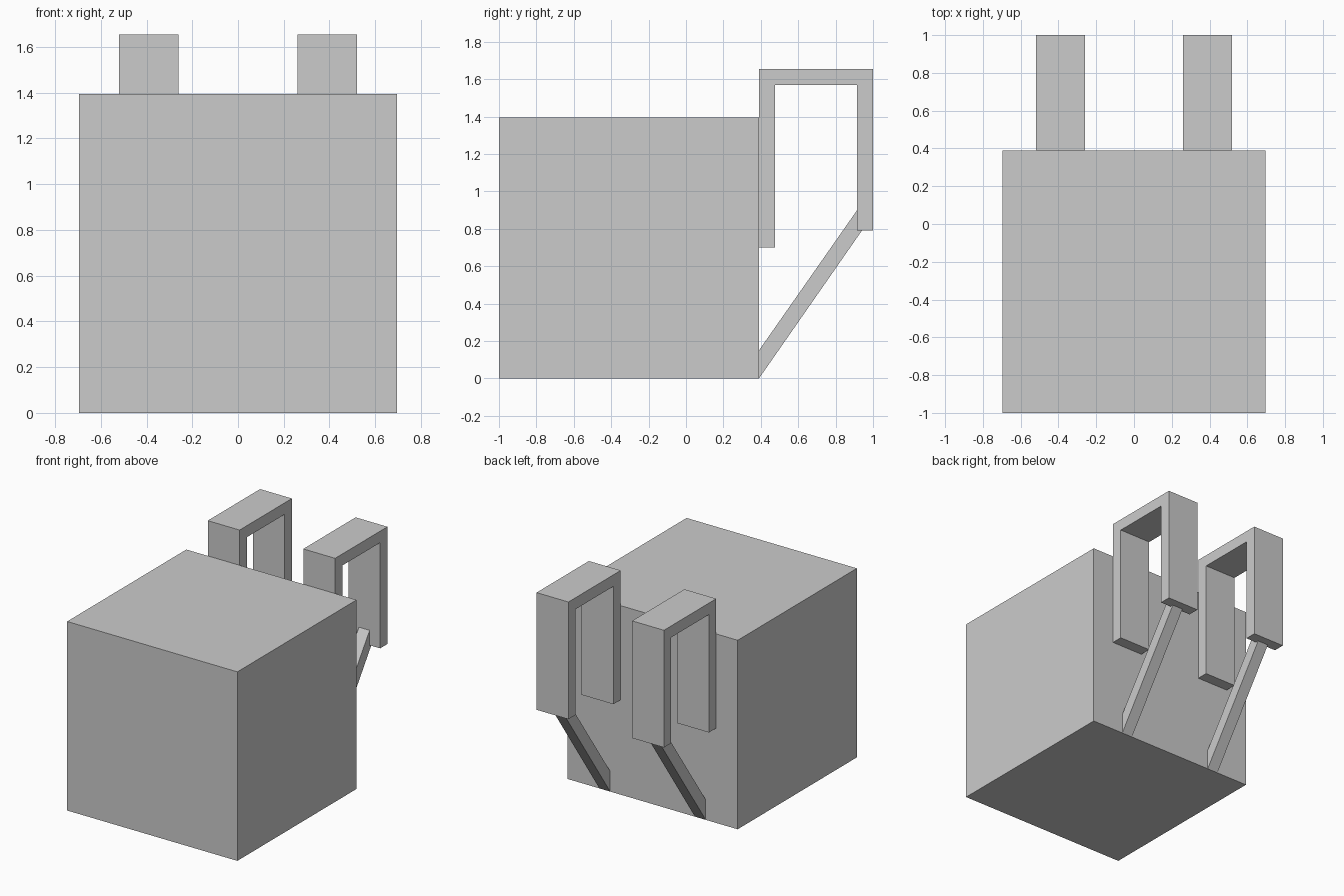
import bpy
import bmesh

if "Cube" in bpy.data.objects:
    bpy.data.objects.remove(bpy.data.objects["Cube"])


def extrude_profile(name, profile, x0, x1):
    """Extrude a (y, z) outline along x from x0 to x1."""
    bm = bmesh.new()
    face = bm.faces.new([bm.verts.new((x0, y, z)) for y, z in profile])
    ext = bmesh.ops.extrude_face_region(bm, geom=[face])
    moved = [v for v in ext["geom"] if isinstance(v, bmesh.types.BMVert)]
    bmesh.ops.translate(bm, verts=moved, vec=(x1 - x0, 0, 0))
    bmesh.ops.recalc_face_normals(bm, faces=bm.faces)
    mesh = bpy.data.meshes.new(name)
    bm.to_mesh(mesh)
    bm.free()
    obj = bpy.data.objects.new(name, mesh)
    bpy.context.collection.objects.link(obj)
    return obj


BACK = 0.39    # back face of the box
REAR = 1.0     # outer face of the hooks
TOP = 1.655    # top of the hooks
T = 0.085      # hook thickness

# Main box
extrude_profile("box_body", [(-1, 0), (BACK, 0), (BACK, 1.395), (-1, 1.395)],
                -0.695, 0.695)

# Hanging hook: mounting plate, bridge and outer leg in one bent strip
hook = [(BACK, 0.70), (BACK + T, 0.70), (BACK + T, TOP - T), (REAR - T, TOP - T),
        (REAR - T, 0.79), (REAR, 0.79), (REAR, TOP), (BACK, TOP)]

# Slanted brace from the box bottom to the outer leg
brace = [(BACK, 0), (0.94, 0.79), (REAR - T, 0.90), (BACK, 0.15)]

for side, cx in (("left", -0.39), ("right", 0.39)):
    extrude_profile(f"hook_{side}", hook, cx - 0.13, cx + 0.13)
    extrude_profile(f"brace_{side}", brace, cx - 0.044, cx + 0.044)
